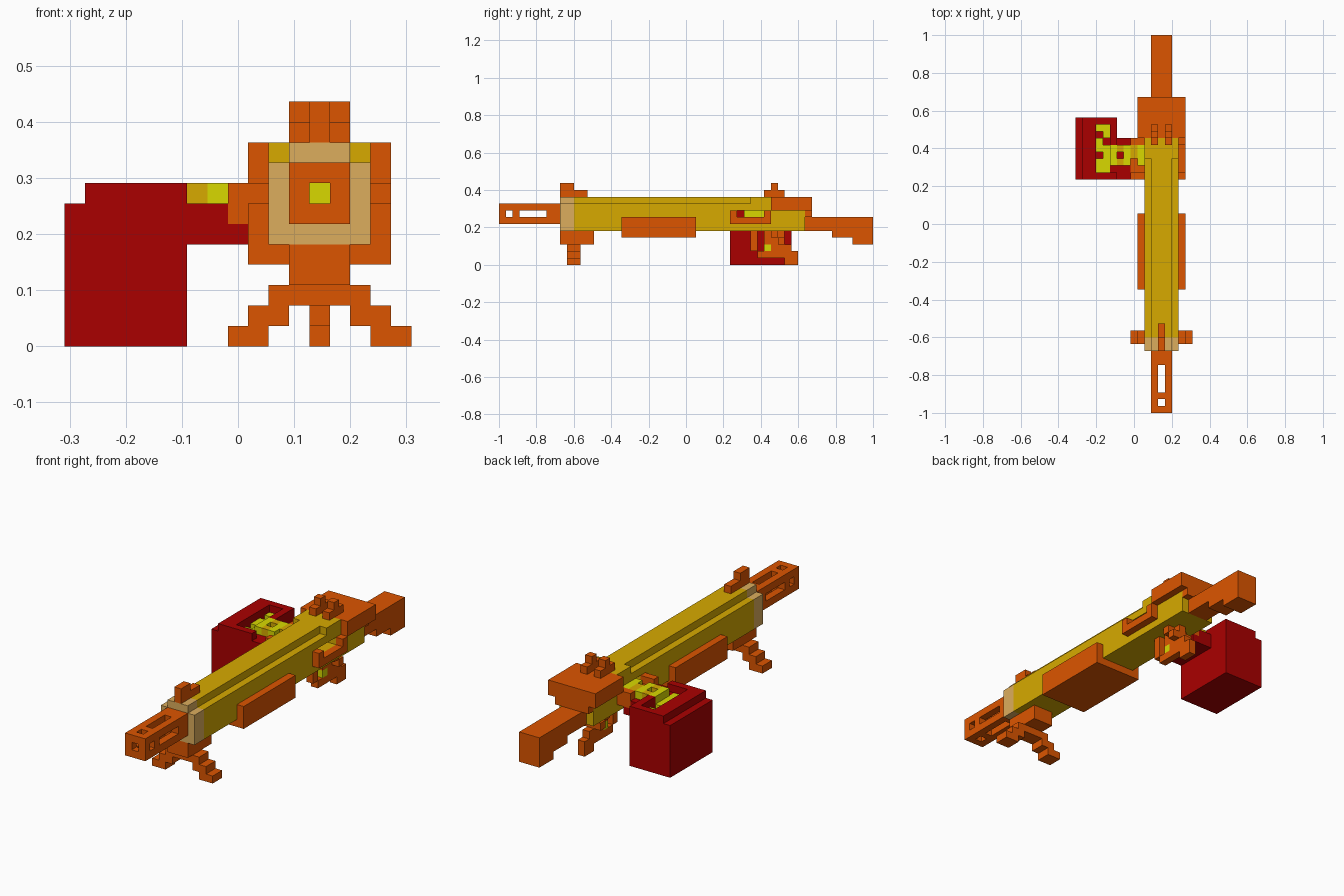
import bpy
import bmesh
from mathutils import Vector

cube = bpy.data.objects.get("Cube")
if cube:
    bpy.data.objects.remove(cube, do_unlink=True)

U = 2 / 55                       # edge of one building block
ORIGIN = Vector((-8.5 * U, -1.0, 0.0))


def material(name, rgb):
    m = bpy.data.materials.new(name)
    m.use_nodes = True
    m.diffuse_color = (*rgb, 1)
    m.node_tree.nodes["Principled BSDF"].inputs["Base Color"].default_value = (*rgb, 1)
    return m


ORANGE = material("burnt_orange", (0.72, 0.091, 0.0))
GOLD = material("dark_gold", (0.68, 0.40, 0.0))
TAN = material("tan", (0.72, 0.42, 0.11))
RED = material("deep_red", (0.40, 0.0, 0.0))
YELLOW = material("brass_yellow", (0.69, 0.69, 0.0))


def cells(boxes):
    """All grid cells inside boxes given as (x0, x1, y0, y1, z0, z1)."""
    return {(x, y, z) for x0, x1, y0, y1, z0, z1 in boxes
            for x in range(x0, x1) for y in range(y0, y1) for z in range(z0, z1)}


def part(name, mat, solid, cut=()):
    """Block-built part: union of solid boxes minus cut boxes, outer skin only."""
    filled = cells(solid) - cells(cut)
    bm = bmesh.new()
    for c in sorted(filled):
        for axis in range(3):
            for side in (0, 1):
                n = list(c)
                n[axis] += 2 * side - 1
                if tuple(n) in filled:
                    continue
                a, b = (axis + 1) % 3, (axis + 2) % 3
                loop = [(0, 0), (1, 0), (1, 1), (0, 1)]
                corners = []
                for da, db in (loop if side else loop[::-1]):
                    p = Vector(c)
                    p[axis] += side
                    p[a] += da
                    p[b] += db
                    corners.append(bm.verts.new(ORIGIN + p * U))
                bm.faces.new(corners)
    bmesh.ops.remove_doubles(bm, verts=bm.verts[:], dist=U * 0.01)
    bmesh.ops.dissolve_limit(bm, angle_limit=0.02, verts=bm.verts[:], edges=bm.edges[:])
    mesh = bpy.data.meshes.new(name)
    bm.to_mesh(mesh)
    bm.free()
    mesh.materials.append(mat)
    ob = bpy.data.objects.new(name, mesh)
    bpy.context.collection.objects.link(ob)


def mirrored(boxes):
    """Boxes plus their reflections across the barrel's centre plane."""
    return boxes + [(25 - x1, 25 - x0, *rest) for x0, x1, *rest in boxes]


# Slotted muzzle with its bore
part("muzzle", ORANGE, [(11, 14, 0, 11, 6, 9)],
     [(12, 13, 0, 11, 7, 8),
      (12, 13, 1, 2, 6, 9), (12, 13, 3, 7, 6, 9),
      (11, 14, 1, 2, 7, 8), (11, 14, 3, 7, 7, 8)])

# Collar around the front of the body, with notched upper corners
part("front_collar", TAN, [(10, 15, 9, 11, 5, 9), (11, 14, 9, 11, 9, 10)],
     [(11, 14, 9, 11, 6, 9)])

# Long body with a raised top rail, rear block, bore and side port
part("body", GOLD,
     [(10, 15, 11, 40, 5, 9), (10, 15, 40, 45, 5, 8),
      (11, 14, 11, 40, 9, 10), (10, 15, 37, 40, 9, 10)],
     [(12, 13, 11, 35, 7, 8), (10, 15, 35, 39, 7, 8)])

# Handguard
part("handguard", ORANGE, [(9, 16, 18, 29, 4, 7)], [(10, 15, 18, 29, 5, 7)])

# Receiver cover and port frames on both sides
part("receiver_cover", ORANGE, [(9, 16, 40, 46, 8, 10), (10, 15, 45, 46, 7, 8)])
part("left_port_frame", ORANGE, [(15, 16, 34, 40, 6, 8)], [(15, 16, 35, 39, 7, 8)])
part("right_port_frame", ORANGE, [(8, 10, 34, 40, 6, 8)], [(8, 10, 35, 39, 7, 8)])

# Stepped stock
part("stock", ORANGE,
     [(11, 14, 45, 55, 5, 7), (11, 14, 49, 55, 4, 5), (11, 14, 52, 55, 3, 4)])

# Sights
part("front_sight", ORANGE, [(12, 13, 9, 11, 10, 12), (12, 13, 11, 13, 10, 11)])
part("rear_sight", ORANGE,
     mirrored([(11, 12, 39, 42, 10, 11), (11, 12, 40, 41, 11, 12)]))

# Bipod: mount block and stepped legs
part("bipod_mount", ORANGE, [(11, 14, 9, 14, 3, 5)])
part("bipod_legs", ORANGE,
     [(10, 15, 10, 12, 2, 3)]
     + mirrored([(9, 11, 10, 12, 1, 2), (8, 10, 10, 12, 0, 1)]))

# Pistol grip, trigger guard and trigger
part("grip", ORANGE,
     [(12, 13, 39, 42, 3, 5), (11, 14, 40, 41, 4, 5), (11, 14, 41, 42, 3, 4),
      (12, 13, 40, 43, 2, 3), (12, 13, 42, 44, 0, 2)])
part("trigger_guard", ORANGE,
     [(12, 13, 37, 38, 2, 5), (12, 13, 38, 42, 1, 2)])
part("trigger", YELLOW, [(12, 13, 39, 40, 2, 3)])

# Ammunition box with open trough, and the feed tray to the body
part("ammo_box", RED, [(0, 6, 34, 43, 0, 7), (1, 6, 34, 43, 7, 8)],
     [(3, 5, 35, 42, 6, 8), (5, 6, 35, 39, 7, 8)])
part("feed_tray", RED, [(6, 8, 34, 40, 5, 7), (8, 9, 34, 40, 5, 6)])

# Cartridge belt: rounds in the box, then across the tray into the chamber
part("belt_in_box", YELLOW, [(3, 5, 35, 42, 6, 7)],
     [(3, 4, 37, 38, 6, 7), (4, 5, 39, 40, 6, 7), (3, 4, 40, 41, 6, 7)])
part("belt_rounds", YELLOW,
     [(5, 6, 36, 39, 7, 8), (7, 8, 36, 39, 7, 8), (9, 10, 36, 39, 7, 8),
      (12, 13, 36, 39, 7, 8), (10, 12, 37, 38, 7, 8)])
part("belt_links", GOLD, [(6, 7, 36, 37, 7, 8), (6, 7, 38, 39, 7, 8),
                          (8, 9, 37, 39, 7, 8)])
